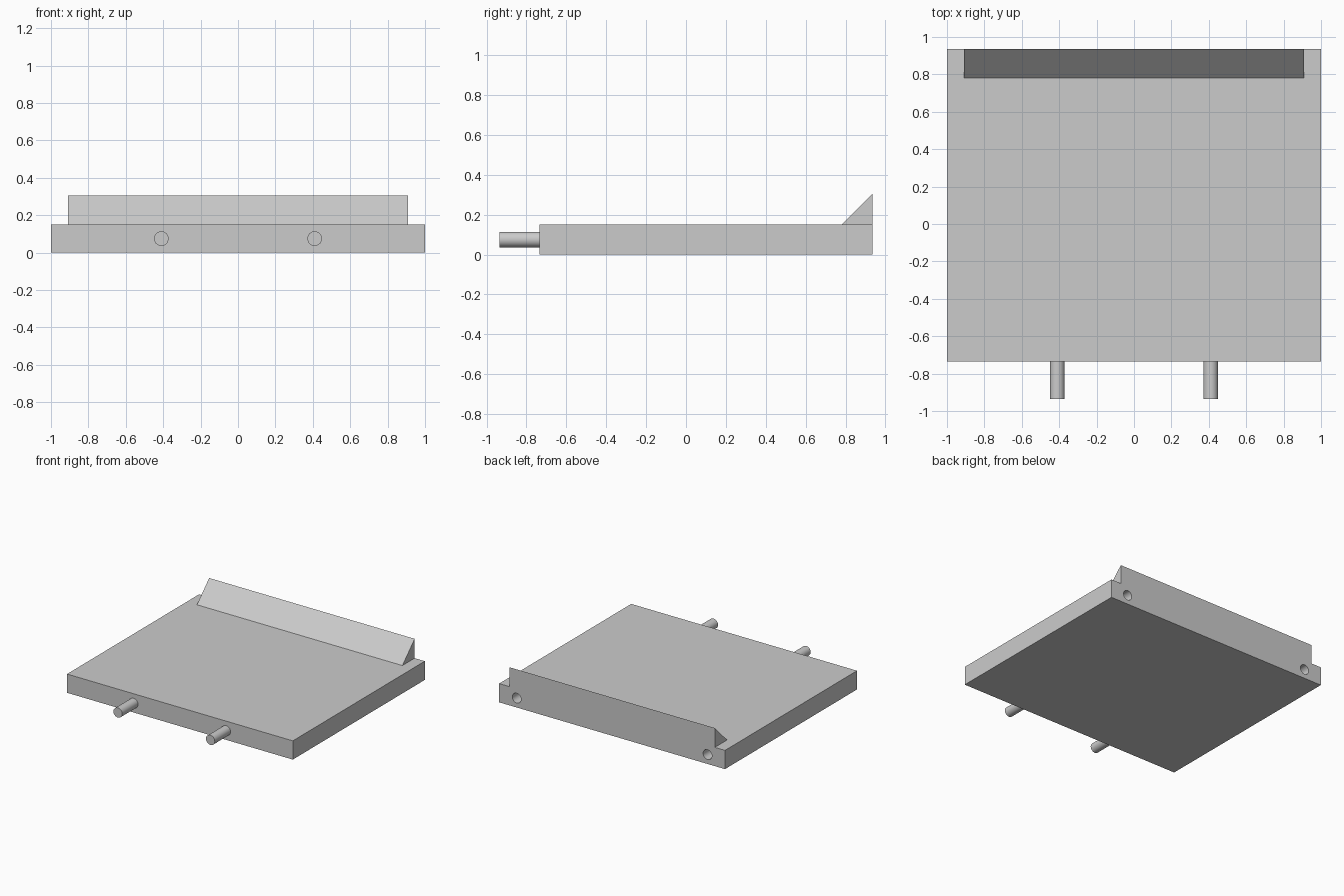
import bpy
import bmesh
from math import pi, radians

cube = bpy.data.objects.get("Cube")
if cube:
    bpy.data.objects.remove(cube, do_unlink=True)

FRONT, BACK = -0.735, 0.935
THICK = 0.15
PIN_R = 0.039

grey = bpy.data.materials.new("plain grey")
grey.use_nodes = True
grey.diffuse_color = (0.6, 0.6, 0.6, 1)
grey.node_tree.nodes["Principled BSDF"].inputs["Base Color"].default_value = (0.6, 0.6, 0.6, 1)


def extrude_profile(name, profile, half_width):
    """Sweep a (y, z) profile along x."""
    bm = bmesh.new()
    face = bm.faces.new([bm.verts.new((-half_width, y, z)) for y, z in profile])
    swept = bmesh.ops.extrude_face_region(bm, geom=[face])["geom"]
    verts = [g for g in swept if isinstance(g, bmesh.types.BMVert)]
    bmesh.ops.translate(bm, verts=verts, vec=(2 * half_width, 0, 0))
    bmesh.ops.recalc_face_normals(bm, faces=bm.faces)
    mesh = bpy.data.meshes.new(name)
    bm.to_mesh(mesh)
    bm.free()
    mesh.materials.append(grey)
    obj = bpy.data.objects.new(name, mesh)
    bpy.context.collection.objects.link(obj)
    return obj


def rod(name, x, y0, y1):
    """Round rod along y at mid thickness."""
    bpy.ops.mesh.primitive_cylinder_add(
        vertices=32, radius=PIN_R, depth=y1 - y0,
        location=(x, (y0 + y1) / 2, THICK / 2), rotation=(pi / 2, 0, 0))
    obj = bpy.context.object
    obj.name = name
    obj.data.materials.append(grey)
    bpy.ops.object.shade_smooth_by_angle(angle=radians(30))
    return obj


# Flat slab
slab = extrude_profile(
    "slab", [(FRONT, 0), (BACK, 0), (BACK, THICK), (FRONT, THICK)], 1.0)

# Sloped rail along the back edge
extrude_profile(
    "back_wedge", [(BACK - 0.155, THICK), (BACK, THICK), (BACK, THICK + 0.155)], 0.91)

for side, sign in (("left", 1), ("right", -1)):
    # Front pins
    rod(side + "_pin", sign * 0.41, FRONT - 0.2, FRONT)
    # Blind holes in the back edge
    cutter = rod(side + "_hole_cutter", sign * 0.845, BACK - 0.2, BACK + 0.05)
    cutter.hide_render = True
    cut = slab.modifiers.new(side + "_hole", "BOOLEAN")
    cut.operation = "DIFFERENCE"
    cut.solver = "EXACT"
    cut.object = cutter
    bpy.context.view_layer.objects.active = slab
    bpy.ops.object.modifier_apply(modifier=cut.name)
    bpy.data.objects.remove(cutter, do_unlink=True)

bpy.ops.object.select_all(action="DESELECT")
slab.select_set(True)
bpy.context.view_layer.objects.active = slab
bpy.ops.object.shade_smooth_by_angle(angle=radians(30))
